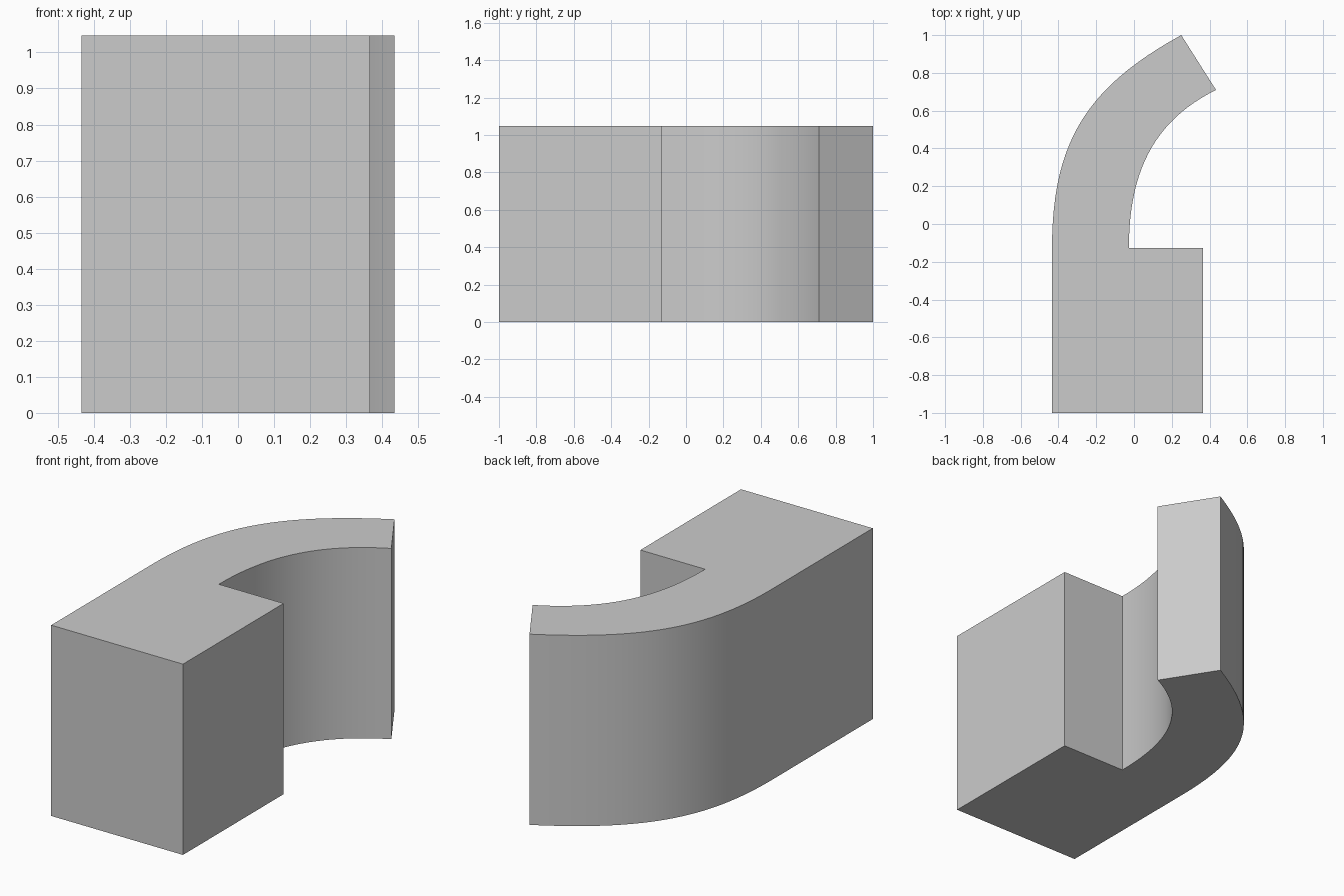
import bpy, bmesh, math
from mathutils import Vector
from mathutils.geometry import interpolate_bezier

cube = bpy.data.objects.get("Cube")
if cube:
    bpy.data.objects.remove(cube, do_unlink=True)

HEIGHT = 1.047
STEPS = 24


def bend(start, end, slope, fullness):
    """Curve leaving start along +y and reaching end with the given slope."""
    a, d = Vector(start), Vector(end)
    corner = Vector((a.x, d.y - (d.x - a.x) * slope))
    return interpolate_bezier(a, a.lerp(corner, fullness),
                              d.lerp(corner, fullness), d, STEPS)


# Plan outline: rectangular block that runs on into a curved arm
outer = bend((-0.434, -0.13), (0.25, 1.0), 0.55, 0.74)
inner = bend((-0.027, -0.127), (0.434, 0.71), 0.5, 0.69)
outline = [Vector((-0.434, -1)), Vector((0.366, -1)), Vector((0.366, -0.127))]
outline += inner + outer[::-1]

# Extrude the outline upwards
bm = bmesh.new()
base = bm.faces.new([bm.verts.new((p.x, p.y, 0)) for p in outline])
top = bmesh.ops.extrude_face_region(bm, geom=[base], use_keep_orig=True)["geom"]
bmesh.ops.translate(bm, vec=(0, 0, HEIGHT),
                    verts=[g for g in top if isinstance(g, bmesh.types.BMVert)])
bmesh.ops.recalc_face_normals(bm, faces=bm.faces)
mesh = bpy.data.meshes.new("curved_block")
bm.to_mesh(mesh)
bm.free()
block = bpy.data.objects.new("curved_block", mesh)
bpy.context.collection.objects.link(block)

# Plain grey surface
grey = bpy.data.materials.new("light_grey")
grey.use_nodes = True
grey.diffuse_color = (0.6, 0.6, 0.6, 1)
grey.node_tree.nodes["Principled BSDF"].inputs["Base Color"].default_value = grey.diffuse_color
mesh.materials.append(grey)

# Smooth curved walls, sharp corners
bpy.ops.object.select_all(action="DESELECT")
block.select_set(True)
bpy.context.view_layer.objects.active = block
bpy.ops.object.shade_smooth_by_angle(angle=math.radians(30))
